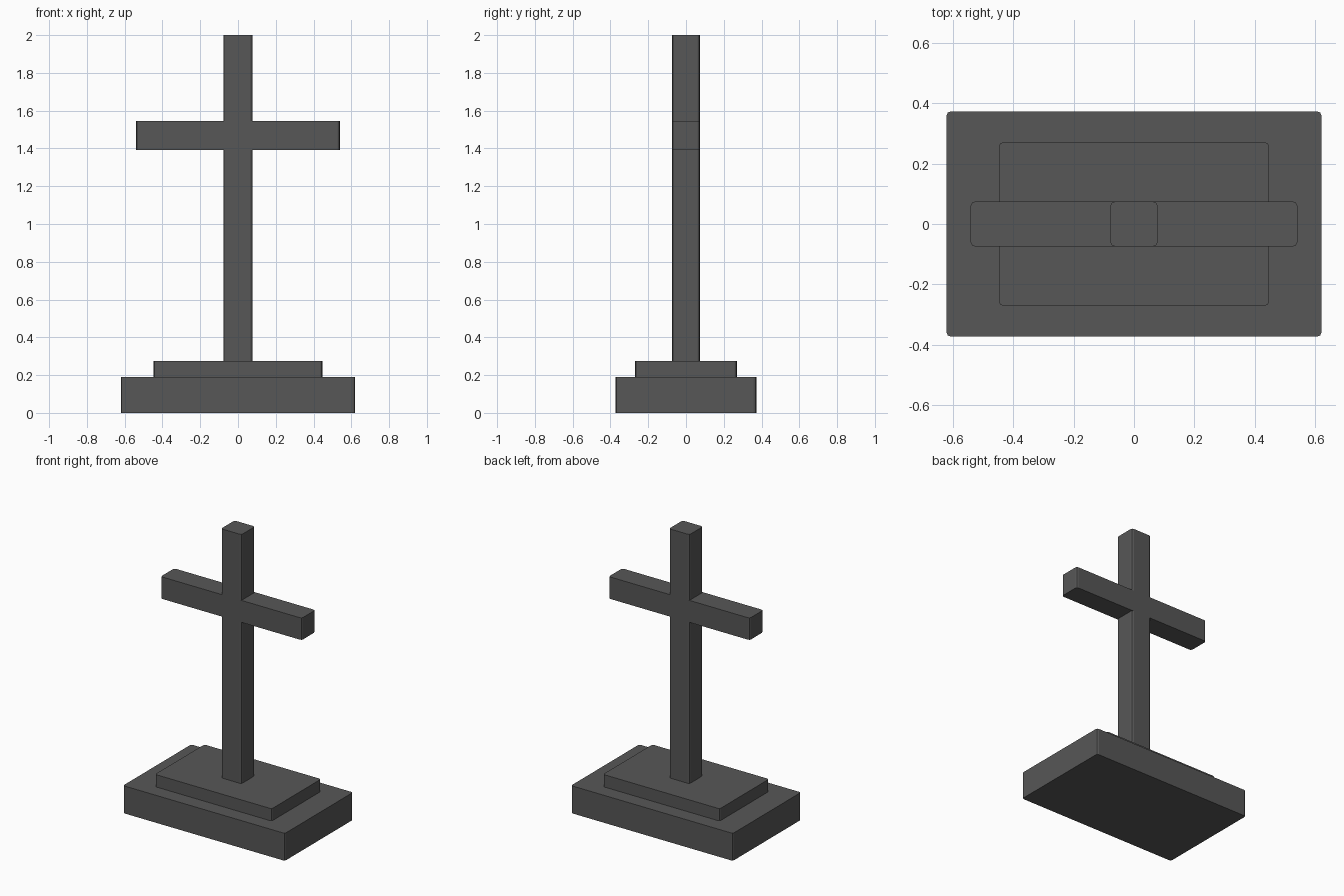
import bpy
import bmesh

cube = bpy.data.objects.get("Cube")
if cube:
    bpy.data.objects.remove(cube, do_unlink=True)

# Single dark stone colour
stone = bpy.data.materials.new("dark grey stone")
stone.use_nodes = True
GREY = (0.095, 0.095, 0.095, 1.0)
stone.diffuse_color = GREY
shader = next(n for n in stone.node_tree.nodes if n.type == "BSDF_PRINCIPLED")
shader.inputs["Base Color"].default_value = GREY


def block(name, width, depth, bottom, top, bevel=0.014):
    """Centred box whose upright edges are softened."""
    bm = bmesh.new()
    bmesh.ops.create_cube(bm, size=1)
    for v in bm.verts:
        v.co.x *= width
        v.co.y *= depth
        v.co.z = top if v.co.z > 0 else bottom
    upright = [e for e in bm.edges
               if abs(e.verts[0].co.z - e.verts[1].co.z) > 0.01]
    bmesh.ops.bevel(bm, geom=upright, offset=bevel, segments=2,
                    profile=0.5, affect="EDGES")
    mesh = bpy.data.meshes.new(name)
    bm.to_mesh(mesh)
    bm.free()
    mesh.materials.append(stone)
    obj = bpy.data.objects.new(name, mesh)
    bpy.context.collection.objects.link(obj)
    return obj


# Stepped plinth
block("base_slab", 1.24, 0.745, 0, 0.19)
block("upper_step", 0.894, 0.54, 0.19, 0.275)

# Cross
block("upright_post", 0.156, 0.148, 0.275, 2)
block("cross_beam", 1.08, 0.148, 1.393, 1.545)
